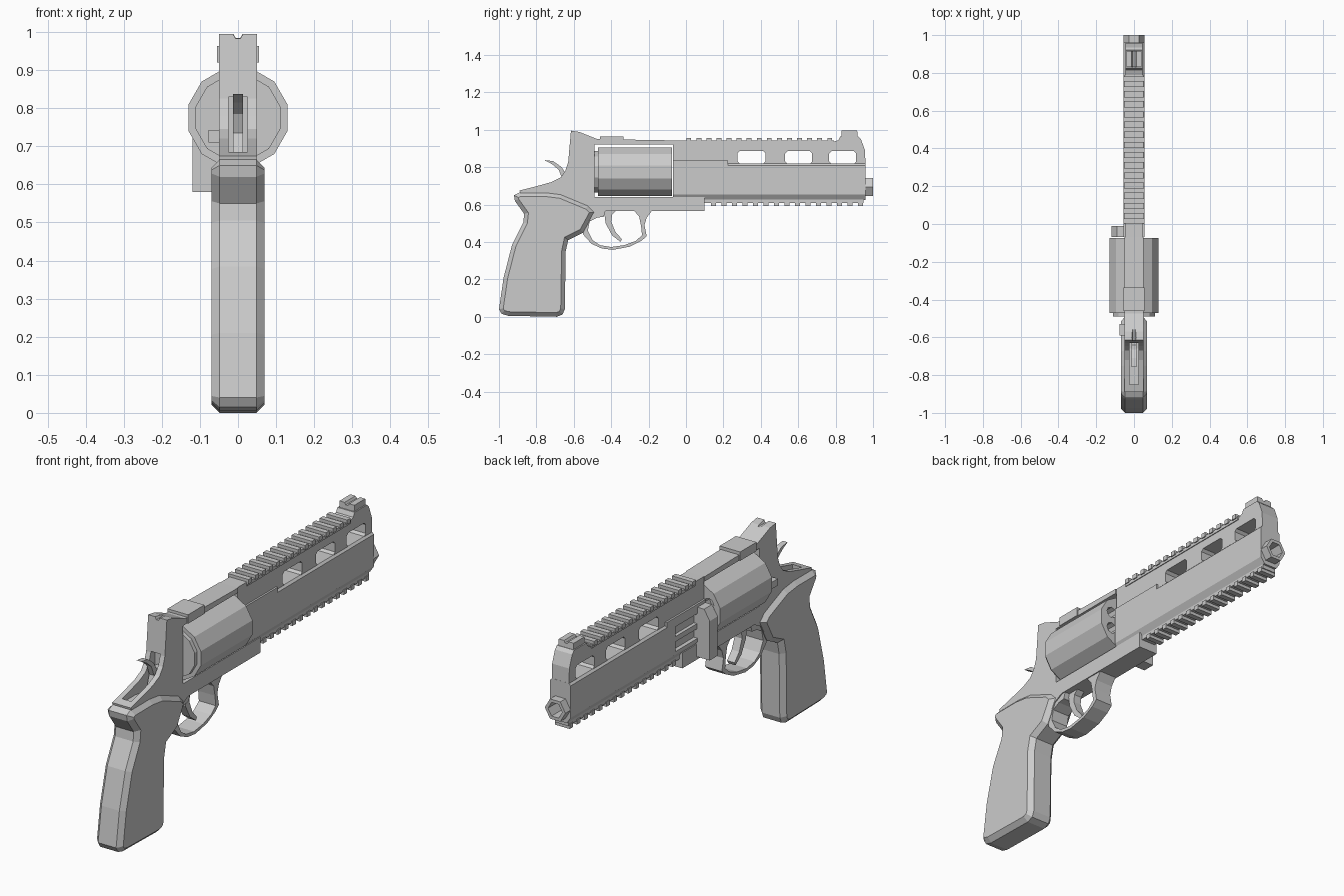
import bpy, bmesh, math
from mathutils import Vector


def prism(name, pts, lo, hi, axis='x'):
    """Extrude a 2D outline: (y,z) along x, or (x,z) along y."""
    bm = bmesh.new()
    place = (lambda p: (lo, p[0], p[1])) if axis == 'x' else (lambda p: (p[0], lo, p[1]))
    face = bm.faces.new([bm.verts.new(place(p)) for p in pts])
    ext = bmesh.ops.extrude_face_region(bm, geom=[face])
    step = Vector((hi - lo, 0, 0)) if axis == 'x' else Vector((0, hi - lo, 0))
    bmesh.ops.translate(bm, vec=step, verts=[g for g in ext['geom'] if isinstance(g, bmesh.types.BMVert)])
    bmesh.ops.recalc_face_normals(bm, faces=bm.faces)
    me = bpy.data.meshes.new(name)
    bm.to_mesh(me)
    bm.free()
    ob = bpy.data.objects.new(name, me)
    bpy.context.collection.objects.link(ob)
    return ob


def box(name, x, y, z):
    return prism(name, [(y[0], z[0]), (y[1], z[0]), (y[1], z[1]), (y[0], z[1])], x[0], x[1])


def ngon(n, r, cx, cz, start=0.0):
    return [(cx + r * math.cos(start + math.tau * i / n), cz + r * math.sin(start + math.tau * i / n))
            for i in range(n)]


def apply(ob, mod):
    bpy.context.view_layer.objects.active = ob
    bpy.ops.object.modifier_apply(modifier=mod.name)


def bevel(ob, width, angle=60):
    m = ob.modifiers.new("bevel", 'BEVEL')
    m.width, m.segments, m.limit_method = width, 1, 'ANGLE'
    m.angle_limit = math.radians(angle)
    apply(ob, m)


def cut(ob, cutter):
    cutter.hide_render = True
    m = ob.modifiers.new("cut", 'BOOLEAN')
    m.operation, m.object, m.solver = 'DIFFERENCE', cutter, 'EXACT'
    apply(ob, m)
    bpy.data.objects.remove(cutter)


# Frame: C-shaped outline around the cylinder window
frame = prism("frame", [
    (0.10, 0.565), (0.10, 0.64), (-0.49, 0.64), (-0.49, 0.92), (-0.07, 0.92), (-0.07, 0.943),
    (-0.475, 0.95), (-0.57, 0.988), (-0.615, 0.995), (-0.63, 0.825), (-0.645, 0.78), (-0.67, 0.745),
    (-0.72, 0.72), (-0.81, 0.695), (-0.89, 0.675), (-0.88, 0.62), (-0.62, 0.45), (-0.55, 0.46),
    (-0.50, 0.54), (-0.45, 0.565)], -0.05, 0.05)
cut(frame, box("hammer_slot", (-0.025, 0.025), (-0.85, -0.60), (0.65, 0.83)))
cut(frame, prism("sight_notch", ngon(6, 0.012, 0, 0.993), -0.7, -0.45, 'y'))

# Grip: wide slab with chamfered edges
grip = prism("grip", [
    (-0.89, 0.665), (-0.92, 0.65), (-0.915, 0.62), (-0.865, 0.55), (-0.87, 0.505), (-0.93, 0.385),
    (-0.975, 0.21), (-1.0, 0.04), (-0.985, 0.015), (-0.95, 0.005), (-0.69, 0.0), (-0.66, 0.012),
    (-0.648, 0.04), (-0.643, 0.35), (-0.63, 0.41), (-0.55, 0.45), (-0.49, 0.56), (-0.525, 0.595),
    (-0.67, 0.655), (-0.75, 0.665)], -0.07, 0.07)
bevel(grip, 0.022, 75)

# Trigger guard, trigger and hammer
prism("trigger_guard", [
    (-0.55, 0.57), (-0.55, 0.44), (-0.505, 0.39), (-0.45, 0.365), (-0.39, 0.358), (-0.30, 0.375),
    (-0.24, 0.405), (-0.21, 0.43), (-0.222, 0.49), (-0.21, 0.53), (-0.18, 0.57), (-0.28, 0.57),
    (-0.25, 0.535), (-0.24, 0.485), (-0.235, 0.435), (-0.27, 0.405), (-0.33, 0.383), (-0.40, 0.373),
    (-0.46, 0.383), (-0.50, 0.41), (-0.525, 0.46), (-0.515, 0.51), (-0.475, 0.53), (-0.44, 0.535),
    (-0.43, 0.57)], -0.045, 0.045)
prism("trigger", [
    (-0.44, 0.58), (-0.43, 0.50), (-0.395, 0.435), (-0.35, 0.40), (-0.343, 0.415), (-0.378, 0.455),
    (-0.40, 0.51), (-0.395, 0.545), (-0.36, 0.58)], -0.02, 0.02)
prism("hammer", [
    (-0.757, 0.838), (-0.71, 0.832), (-0.665, 0.80), (-0.64, 0.76), (-0.59, 0.76), (-0.59, 0.64),
    (-0.69, 0.64), (-0.66, 0.735), (-0.68, 0.785), (-0.715, 0.815)], -0.013, 0.013)

# Twelve-sided cylinder with a ratchet plate behind it
cyl = prism("cylinder", ngon(12, 0.1346, 0, 0.775, math.radians(15)), -0.47, -0.075, 'y')
for i in range(6):
    a = math.radians(30 + 60 * i)
    cx, cz = 0.08 * math.cos(a), 0.775 + 0.08 * math.sin(a)
    cut(cyl, prism("chamber", ngon(8, 0.027, cx, cz), -0.12, -0.05, 'y'))
prism("cylinder_rear_plate", ngon(12, 0.115, 0, 0.775, math.radians(15)), -0.49, -0.465, 'y')

# Lower barrel body with chamfered lower edges and a hexagonal muzzle
barrel = prism("barrel_body", [
    (-0.045, 0.82), (-0.055, 0.81), (-0.055, 0.655), (-0.035, 0.625), (0.035, 0.625),
    (0.055, 0.655), (0.055, 0.81), (0.045, 0.82)], -0.07, 0.96, 'y')
muzzle = prism("muzzle", ngon(6, 0.055, 0, 0.693), 0.94, 1.0, 'y')
for part in (barrel, muzzle):
    cut(part, prism("bore", ngon(6, 0.038, 0, 0.693), 0.6, 1.1, 'y'))
cut(barrel, box("side_recess", (-0.08, -0.035), (-0.01, 0.16), (0.67, 0.79)))
box("recess_bar", (-0.052, -0.03), (-0.02, 0.17), (0.715, 0.74))

# Upper rib with three windows
rib = prism("barrel_rib", [
    (-0.07, 0.80), (-0.07, 0.943), (0.0, 0.943), (0.22, 0.935), (0.78, 0.932), (0.815, 0.945),
    (0.825, 0.965), (0.92, 0.965), (0.935, 0.95), (0.957, 0.89), (0.96, 0.80)], -0.046, 0.046)
for y0, y1 in ((0.275, 0.425), (0.53, 0.675), (0.765, 0.91)):
    c, z0, z1 = 0.012, 0.819, 0.885
    cut(rib, prism("rib_window", [
        (y0 + c, z0), (y1 - c, z0), (y1, z0 + c), (y1, z1 - c), (y1 - c, z1),
        (y0 + c, z1), (y0, z1 - c), (y0, z0 + c)], -0.1, 0.1))
for side, s in (("right", 1), ("left", -1)):
    box("side_ridge_" + side, sorted((0.03 * s, 0.055 * s)), (-0.07, 0.225), (0.80, 0.835))

# Front sight and top strap block
sight = prism("front_sight", [(0.83, 0.95), (0.832, 0.995), (0.915, 0.995), (0.92, 0.95)], -0.04, 0.04)
cut(sight, prism("front_sight_notch", ngon(6, 0.012, 0, 0.995), 0.8, 0.95, 'y'))
box("top_strap_block", (-0.055, 0.055), (-0.46, -0.335), (0.92, 0.963))

# Accessory rails above and below the barrel
box("top_rail_base", (-0.05, 0.05), (0.0, 0.79), (0.925, 0.942))
box("bottom_rail_base", (-0.036, 0.036), (0.10, 0.95), (0.607, 0.635))
for i in range(15):
    y = 0.002 + 0.0538 * i
    box("top_rail_tooth", (-0.055, 0.055), (y, y + 0.026), (0.935, 0.957))
    y = 0.135 + 0.056 * i
    box("bottom_rail_tooth", (-0.04, 0.04), (y, y + 0.026), (0.592, 0.615))

# Crane block and release latch on the left side
prism("crane_block", [(-0.04, 0.58), (-0.12, 0.58), (-0.12, 0.77), (-0.09, 0.82), (-0.04, 0.82)],
      -0.07, -0.01, 'y')
box("release_latch", (-0.078, -0.04), (-0.59, -0.53), (0.71, 0.743))
